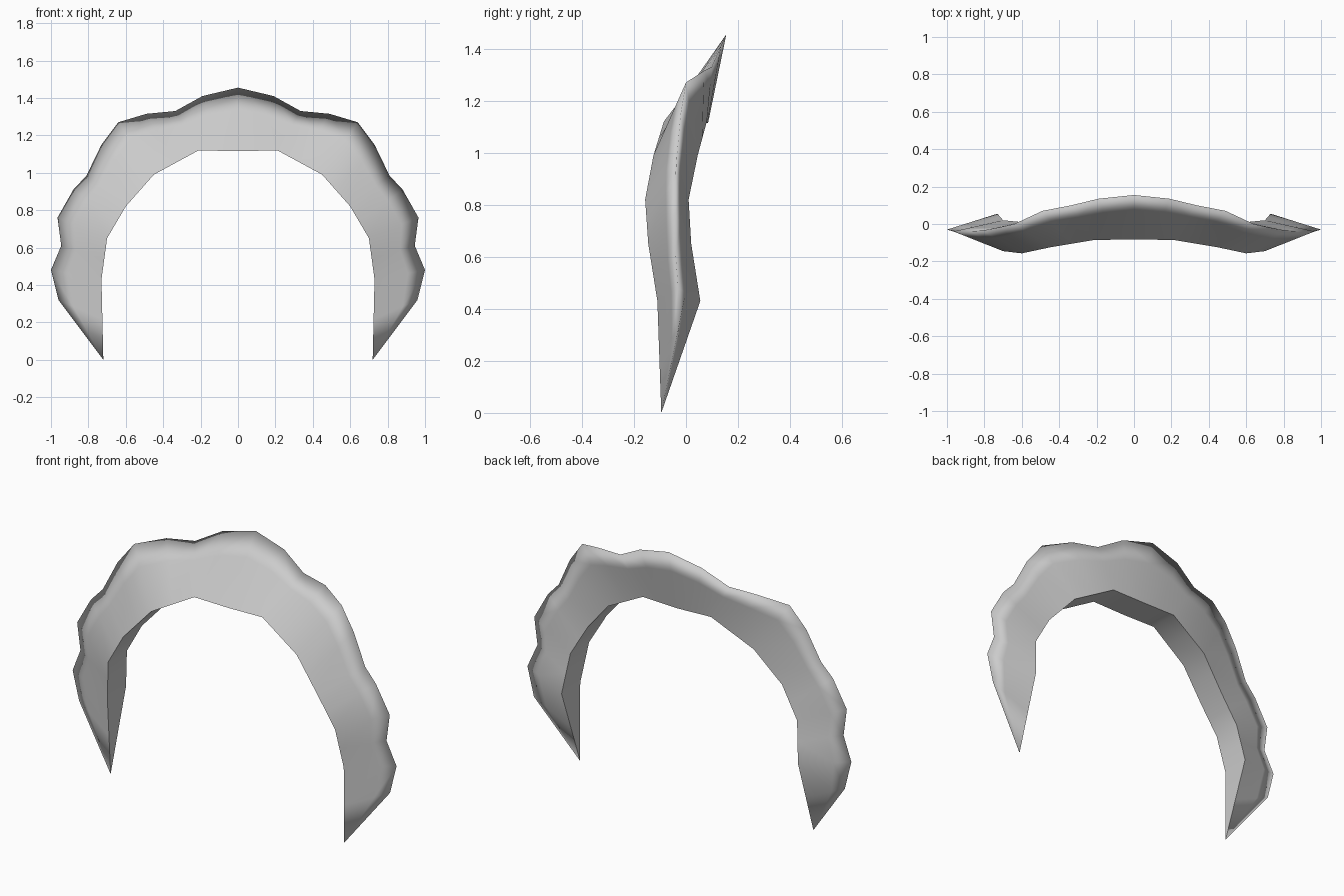
import bpy
import bmesh
from mathutils import Vector

cube = bpy.data.objects.get("Cube")
if cube:
    bpy.data.objects.remove(cube, do_unlink=True)

# One plain grey for the whole band
grey = bpy.data.materials.new("soft_grey")
grey.use_nodes = True
color = (0.6, 0.6, 0.6, 1)
grey.diffuse_color = color
grey.node_tree.nodes["Principled BSDF"].inputs["Base Color"].default_value = color

# Inner rim from above the tip to the middle: x, z, front y, back y
RIM = [(.73, .43, -.11, .055), (.70, .65, -.145, .02), (.60, .82, -.157, .01),
       (.45, .99, -.125, .045), (.21, 1.12, -.085, .08), (0, 1.115, -.083, .085)]
# Outer ridge, two points for each rim point: x, y, z
RIDGE = [(.96, -.03, .32), (1, -.03, .48), (.945, -.04, .61), (.965, -.04, .76),
         (.88, -.04, .91), (.81, -.035, .985), (.73, -.02, 1.15), (.64, 0, 1.27),
         (.49, .07, 1.315), (.335, .1, 1.33), (.19, .135, 1.41), (0, .155, 1.455)]
TIP = Vector((.72, -.095, 0))

bm = bmesh.new()


def rim_side(front):
    """Rim points with a halfway point before each one, to match the ridge."""
    points, last = [], TIP
    for x, z, near, far in RIM:
        here = Vector((x, near if front else far, z))
        points += [(last + here) / 2, here]
        last = here
    return points


# Cross-sections: front rim, front shoulder, ridge, back shoulder, back rim
sections = []
for f, r, b in zip(rim_side(True), map(Vector, RIDGE), rim_side(False)):
    ring = [f, f.lerp(r, .66), r, b.lerp(r, .66), b]
    sections.append([bm.verts.new(p) for p in ring])

tip = bm.verts.new(TIP)
count = len(sections[0])
for i in range(count):
    j = (i + 1) % count
    bm.faces.new((tip, sections[0][j], sections[0][i]))
    for low, high in zip(sections, sections[1:]):
        bm.faces.new((low[i], low[j], high[j], high[i]))

# Mirror across the middle
half = bm.verts[:] + bm.edges[:] + bm.faces[:]
bmesh.ops.mirror(bm, geom=half, axis='X', merge_dist=.0005)
bmesh.ops.remove_doubles(bm, verts=bm.verts, dist=.0005)
bmesh.ops.recalc_face_normals(bm, faces=bm.faces)

# Smooth all over, but keep the two inner rims crisp
bm.normal_update()
for face in bm.faces:
    face.smooth = True
rim_spots = [p for side in (True, False) for p in rim_side(side)] + [TIP]


def on_rim(vert):
    spot = Vector((abs(vert.co.x), vert.co.y, vert.co.z))
    return any((spot - p).length < .001 for p in rim_spots)


for edge in bm.edges:
    inner = [all(on_rim(v) for v in f.verts) for f in edge.link_faces]
    if len(inner) == 2 and inner[0] != inner[1]:
        edge.smooth = False

mesh = bpy.data.meshes.new("arched_band")
bm.to_mesh(mesh)
bm.free()
mesh.materials.append(grey)
band = bpy.data.objects.new("arched_band", mesh)
bpy.context.collection.objects.link(band)
